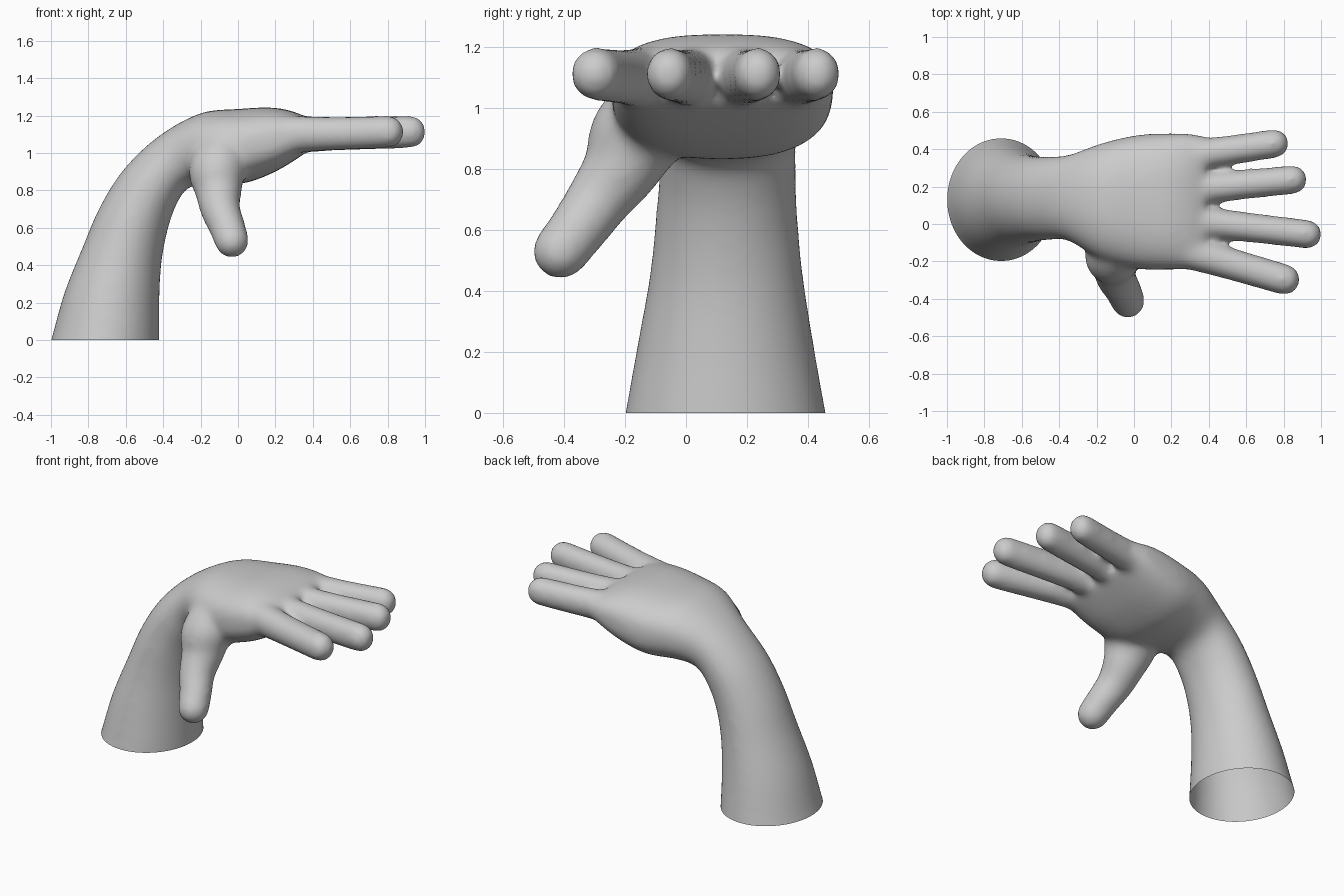
import bpy, bmesh, math
from mathutils import Vector

if "Cube" in bpy.data.objects:
    bpy.data.objects.remove(bpy.data.objects["Cube"])

SIDES = 32
bm = bmesh.new()


def loft(rings):
    """Closed skin over rings of (centre, u axis, v axis, squareness)."""
    rows = []
    for c, u, v, n in rings:
        row = []
        for i in range(SIDES):
            a = 2 * math.pi * i / SIDES
            ca, sa = math.cos(a), math.sin(a)
            p = c + u * math.copysign(abs(ca) ** (2 / n), ca) + v * math.copysign(abs(sa) ** (2 / n), sa)
            row.append(bm.verts.new(p))
        rows.append(row)
    for r0, r1 in zip(rows, rows[1:]):
        for i in range(SIDES):
            j = (i + 1) % SIDES
            bm.faces.new((r0[i], r0[j], r1[j], r1[i]))
    bm.faces.new(rows[0][::-1])
    bm.faces.new(rows[-1])


def spline(rows, steps=5):
    """Catmull-Rom through rows of numbers."""
    out = []
    for i in range(len(rows) - 1):
        p0, p1, p2, p3 = rows[max(i - 1, 0)], rows[i], rows[i + 1], rows[min(i + 2, len(rows) - 1)]
        for s in range(steps):
            t = s / steps
            out.append([0.5 * (2 * b + (c - a) * t + (2 * a - 5 * b + 4 * c - d) * t * t
                               + (3 * b - a - 3 * c + d) * t ** 3)
                        for a, b, c, d in zip(p0, p1, p2, p3)])
    return out + [list(rows[-1])]


def digit(points):
    """Round-ended tube through (x, y, z, half width, half height)."""
    pts = spline(points)
    rings = []
    for i, p in enumerate(pts):
        d = Vector(pts[min(i + 1, len(pts) - 1)][:3]) - Vector(pts[max(i - 1, 0)][:3])
        d.normalize()
        side = d.cross(Vector((0, 0, 1))).normalized()
        up = side.cross(d)
        rings.append((Vector(p[:3]), side * p[3], up * p[4], 2))
    c, u, v, n = rings[-1]
    r = u.length
    for deg in (15, 30, 45, 60, 72, 83):
        a = math.radians(deg)
        rings.append((c + d * r * math.sin(a), u * math.cos(a), v * math.cos(a), n))
    loft(rings)


# forearm, wrist and palm: top x, z, underside x, z, y min, y max, squareness
arm = [
    (-1.05, -.15, -.42, -.15, -.225, .49, 2),
    (-1.00, .00, -.42, .00, -.20, .46, 2),
    (-.93, .25, -.42, .20, -.16, .42, 2),
    (-.83, .50, -.41, .40, -.12, .385, 2),
    (-.735, .72, -.38, .57, -.10, .367, 2),
    (-.605, .92, -.335, .71, -.087, .362, 2.1),
    (-.42, 1.093, -.27, .81, -.09, .37, 2.2),
    (-.20, 1.213, -.16, .835, -.19, .43, 2.3),
    (.00, 1.235, .02, .835, -.24, .475, 2.5),
    (.18, 1.243, .18, .89, -.245, .485, 2.7),
    (.30, 1.22, .31, .965, -.24, .482, 2.8),
    (.375, 1.185, .385, 1.02, -.23, .47, 2.8),
]
loft([(Vector(((tx + bx) / 2, (y0 + y1) / 2, (tz + bz) / 2)),
       Vector(((tx - bx) / 2, 0, (tz - bz) / 2)),
       Vector((0, (y1 - y0) / 2, 0)), n)
      for tx, tz, bx, bz, y0, y1, n in spline(arm)])

# four fingers: root x, y, tip x, y, half width
for x0, y0, x1, y1, w in (
        (.18, -.115, .805, -.297, .084),
        (.18, .033, .928, -.055, .078),
        (.18, .17, .850, .237, .078),
        (.18, .345, .752, .430, .078)):
    digit([(x0, y0, 1.10, w + .016, .105),
           ((x0 + x1) / 2, (y0 + y1) / 2, 1.103, w + .003, .092),
           (x1, y1, 1.113, w, .088)])

# thumb with the fleshy mound at its root
digit([(-.06, -.07, 1.04, .14, .14),
       (-.11, -.165, .905, .155, .155),
       (-.105, -.215, .80, .127, .127),
       (-.095, -.287, .70, .108, .108),
       (-.06, -.35, .61, .098, .098),
       (-.033, -.412, .53, .093, .093)])

bmesh.ops.recalc_face_normals(bm, faces=bm.faces)
mesh = bpy.data.meshes.new("hand")
bm.to_mesh(mesh)
bm.free()
hand = bpy.data.objects.new("hand", mesh)
bpy.context.collection.objects.link(hand)

# fuse the parts into one skin and soften the joints
fuse = hand.modifiers.new("fuse", 'REMESH')
fuse.mode = 'VOXEL'
fuse.voxel_size = 0.016
soft = hand.modifiers.new("soften", 'SMOOTH')
soft.factor = 0.5
soft.iterations = 24
deps = bpy.context.evaluated_depsgraph_get()
fused = bpy.data.meshes.new_from_object(hand.evaluated_get(deps))
hand.modifiers.clear()

# trim the open wrist end flat on the ground
bm = bmesh.new()
bm.from_mesh(fused)
bmesh.ops.bisect_plane(bm, geom=bm.verts[:] + bm.edges[:] + bm.faces[:],
                       plane_co=(0, 0, 0), plane_no=(0, 0, 1), clear_inner=True)
for f in bm.faces:
    f.smooth = True
bm.to_mesh(fused)
bm.free()
hand.data = fused
fused.name = "hand"
